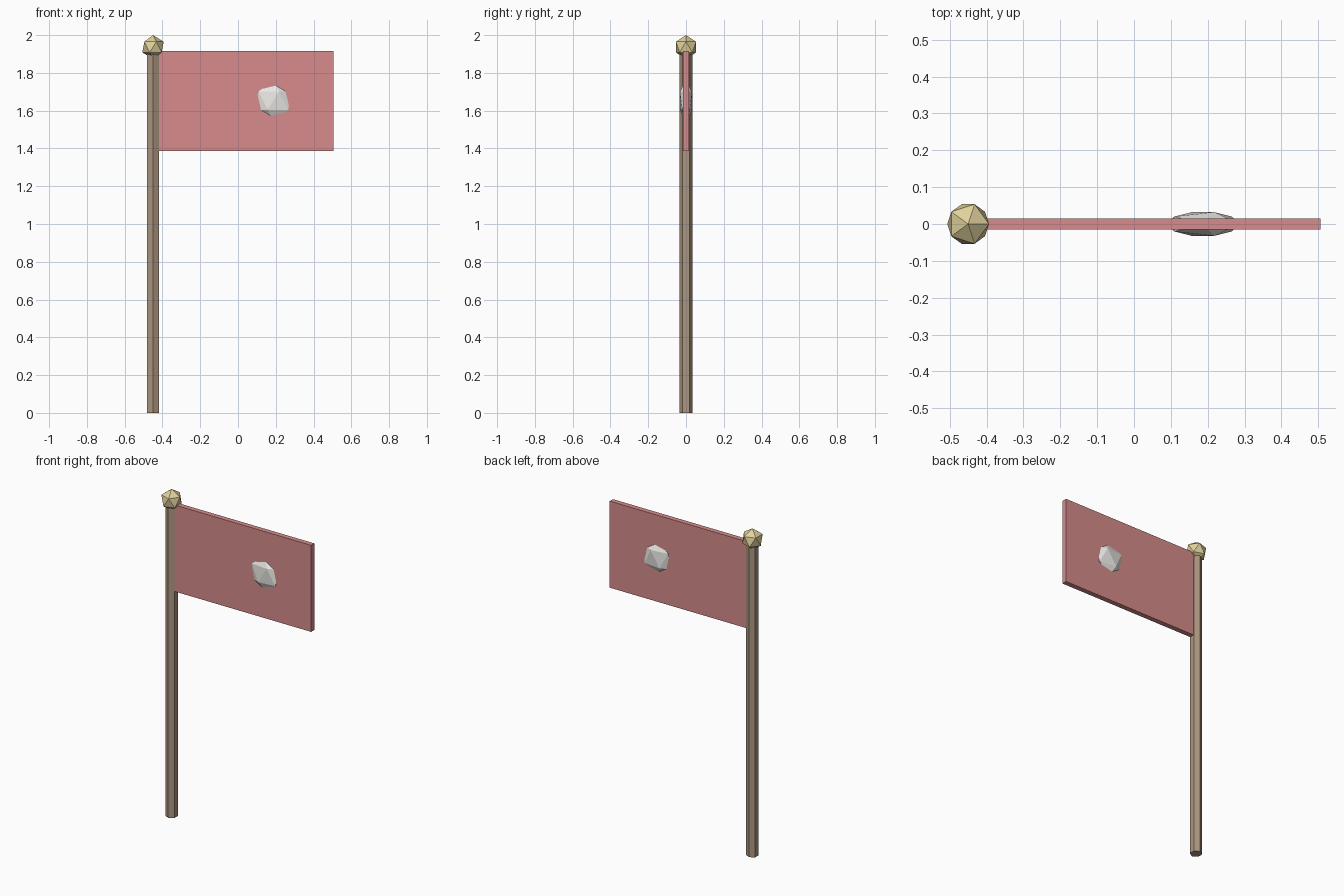
import bpy

if "Cube" in bpy.data.objects:
    bpy.data.objects.remove(bpy.data.objects["Cube"])


def finish(name, color):
    ob = bpy.context.object
    ob.name = name
    bpy.ops.object.transform_apply(location=False, rotation=False, scale=True)
    mat = bpy.data.materials.new(name + "_material")
    mat.diffuse_color = (*color, 1)
    mat.use_nodes = True
    mat.node_tree.nodes["Principled BSDF"].inputs["Base Color"].default_value = mat.diffuse_color
    ob.data.materials.append(mat)
    return ob


POLE_X = -0.45
POLE_TOP = 1.91
BALL_R = 0.0632

# Hexagonal pole
bpy.ops.mesh.primitive_cylinder_add(vertices=6, radius=0.0352, depth=POLE_TOP,
                                    location=(POLE_X, 0, POLE_TOP / 2))
finish("pole", (0.42, 0.31, 0.22))

# Faceted ball on top of the pole
bpy.ops.mesh.primitive_ico_sphere_add(subdivisions=1, radius=BALL_R,
                                      location=(POLE_X, 0, 2 - BALL_R))
finish("finial", (0.75, 0.64, 0.33))

# Flag panel, running from the pole centre outwards
left, right, bottom, top = POLE_X, 0.506, 1.387, 1.917
bpy.ops.mesh.primitive_cube_add(size=1, location=((left + right) / 2, 0, (bottom + top) / 2))
bpy.context.object.scale = (right - left, 0.031, top - bottom)
finish("flag", (0.68, 0.26, 0.26))

# Flattened faceted emblem showing on both faces of the flag
bpy.ops.mesh.primitive_ico_sphere_add(subdivisions=1, radius=1, location=(0.187, 0, 1.653))
bpy.context.object.scale = (0.1085, 0.038, 0.1085)
finish("emblem", (0.82, 0.81, 0.78))
